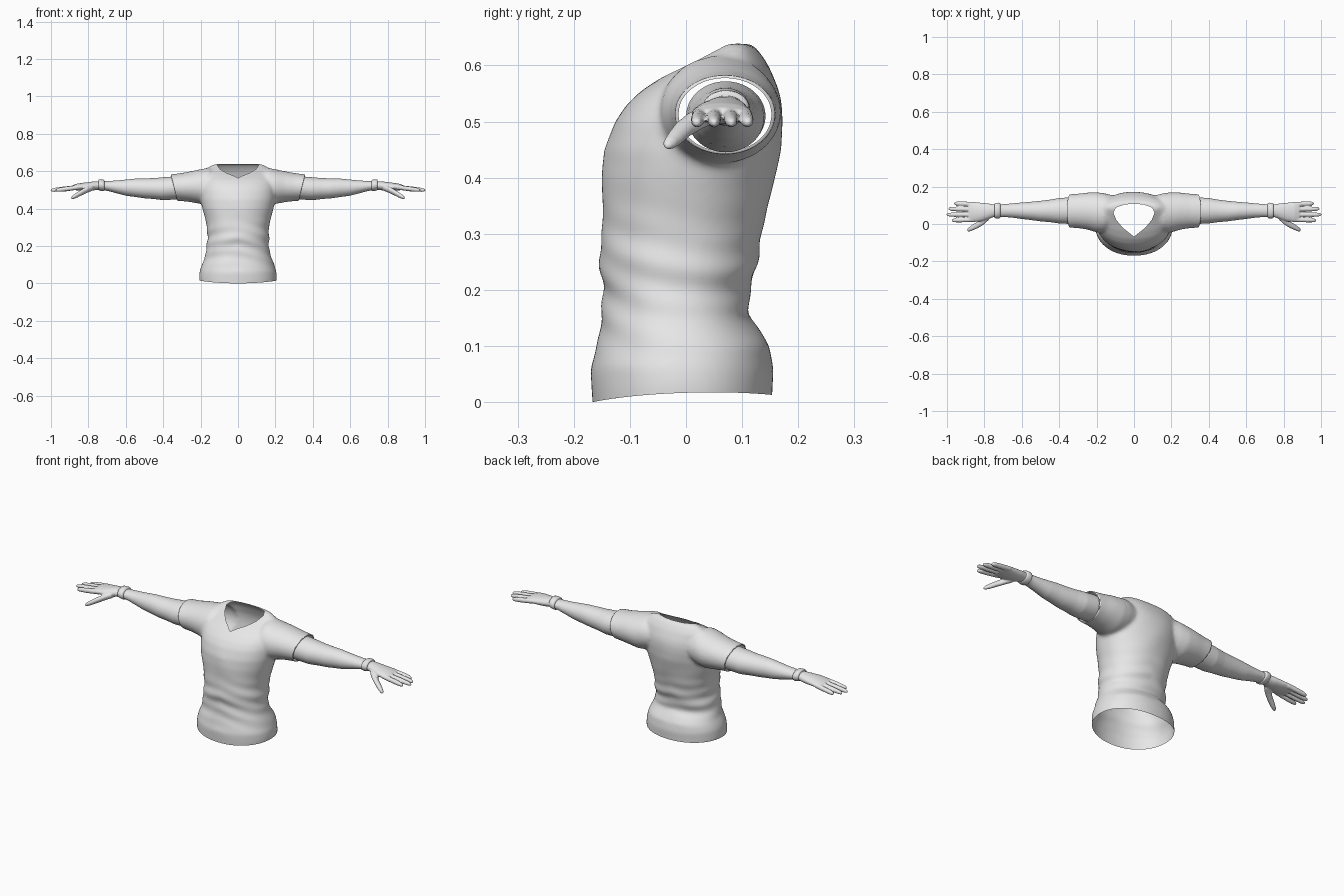
import bpy, bmesh, math
from mathutils import Vector

if "Cube" in bpy.data.objects:
    bpy.data.objects.remove(bpy.data.objects["Cube"])

grey = bpy.data.materials.new("light grey")
grey.diffuse_color = (0.8, 0.8, 0.8, 1)
grey.use_nodes = True
grey.node_tree.nodes["Principled BSDF"].inputs["Base Color"].default_value = grey.diffuse_color


def loft(bm, rings, axis, n=40, power=2.0, caps=True):
    """Skin rings (x, y, z, ra, rb); each ring lies across the given axis."""
    loops = []
    for x, y, z, ra, rb in rings:
        loop = []
        for i in range(n):
            a = 2 * math.pi * i / n
            c, s = math.cos(a), math.sin(a)
            u = ra * math.copysign(abs(c) ** (2 / power), c)
            v = rb * math.copysign(abs(s) ** (2 / power), s)
            co = (x, y + u, z + v) if axis == 'x' else (x + u, y + v, z)
            loop.append(bm.verts.new(co))
        loops.append(loop)
    for a, b in zip(loops, loops[1:]):
        for i in range(n):
            j = (i + 1) % n
            bm.faces.new((a[i], a[j], b[j], b[i]))
    if caps:
        bm.faces.new(loops[0])
        bm.faces.new(loops[-1])


def make(name, bm):
    bmesh.ops.recalc_face_normals(bm, faces=bm.faces[:])
    me = bpy.data.meshes.new(name)
    bm.to_mesh(me)
    bm.free()
    me.materials.append(grey)
    ob = bpy.data.objects.new(name, me)
    bpy.context.collection.objects.link(ob)
    return ob


def fuse(ob, voxel, iterations):
    """Melt overlapping closed lofts into one smooth skin."""
    m = ob.modifiers.new("fuse", 'REMESH')
    m.mode = 'VOXEL'
    m.voxel_size = voxel
    m = ob.modifiers.new("soften", 'SMOOTH')
    m.factor = 0.5
    m.iterations = iterations
    dg = bpy.context.evaluated_depsgraph_get()
    me = bpy.data.meshes.new_from_object(ob.evaluated_get(dg))
    ob.modifiers.clear()
    ob.data = me
    me.materials.clear()
    me.materials.append(grey)


def finish(ob, mirror=False):
    for p in ob.data.polygons:
        p.use_smooth = True
        p.material_index = 0
    if mirror:
        m = ob.modifiers.new("mirror", 'MIRROR')
        m.use_mirror_merge = False


# Shirt body: height, half width, front y, back y
BODY = [(-0.03, .205, -.165, .152), (.02, .208, -.168, .154), (.06, .205, -.170, .156),
        (.10, .194, -.160, .150), (.13, .182, -.152, .128), (.155, .172, -.149, .111),
        (.20, .167, -.150, .116), (.25, .164, -.153, .126), (.30, .166, -.151, .136),
        (.35, .176, -.148, .146), (.40, .190, -.149, .157), (.45, .200, -.144, .168),
        (.50, .205, -.126, .172), (.53, .205, -.106, .171), (.555, .203, -.080, .166),
        (.58, .197, -.042, .156), (.60, .188, -.004, .147), (.62, .160, .030, .134),
        (.639, .125, .062, .118)]
# Sleeve: x, front y, back y, bottom z, top z
SLEEVE = [(.10, -.02, .15, .45, .60), (.16, -.045, .165, .43, .618), (.20, -.045, .170, .425, .610),
          (.25, -.030, .168, .434, .600), (.30, -.022, .162, .440, .590), (.40, -.018, .156, .446, .578)]

bm = bmesh.new()
loft(bm, [(0, (f + b) / 2, z, w, (b - f) / 2) for z, w, f, b in BODY], 'z', 64, 2.15)
for s in (1, -1):
    loft(bm, [(s * x, (f + b) / 2, (l + t) / 2, (b - f) / 2, (t - l) / 2)
              for x, f, b, l, t in SLEEVE], 'x')
shirt = make("shirt", bm)
fuse(shirt, 0.008, 9)

bm = bmesh.new()
bm.from_mesh(shirt.data)

# Cloth folds round the waist and across the chest
bm.normal_update()
for v in bm.verts:
    x, y, z = v.co
    waist = math.exp(-((z - .21) / .10) ** 2)
    chest = math.exp(-((z - .42) / .08) ** 2) * max(0, 1 - abs(x) / .25)
    fold = math.sin(75 * z + 14 * abs(x) + 9 * y) * math.cos(11 * x + 8 * y + 20 * z)
    crease = math.sin(30 * x + 18 * z)
    v.co += v.normal * (.0042 * waist * fold + .002 * chest * crease)


def cut(co, no, keep=None, clear=True):
    faces = [f for f in bm.faces if keep is None or keep(f.calc_center_median())]
    geom = list({e for f in faces for e in f.edges}) + list({v for f in faces for v in f.verts}) + faces
    return bmesh.ops.bisect_plane(bm, geom=geom, plane_co=co, plane_no=no,
                                  clear_outer=clear)["geom_cut"]


# Open waist hem, with sides lifted slightly
cut((0, -.168, 0), (0, .04, -1))
for v in bm.verts:
    if v.co.z < .1:
        v.co.z += .25 * v.co.x ** 2 * (1 - v.co.z / .1)

# Slanted sleeve openings with a narrow inward hem
for s in (1, -1):
    ends = cut((s * .342, 0, .513), (s * .97, 0, -.23))
    edges = [e for e in ends if isinstance(e, bmesh.types.BMEdge)]
    ring = bmesh.ops.extrude_edge_only(bm, edges=edges)["geom"]
    for v in ring:
        if isinstance(v, bmesh.types.BMVert):
            v.co.y = .069 + (v.co.y - .069) * .93
            v.co.z = .512 + (v.co.z - .512) * .93

# V-shaped neck opening
half = [(0, -.068), (.06, -.02), (.095, .022), (.110, .06), (.096, .088), (.052, .104)]
neck = [Vector((x, y, 0)) for x, y in half] + [Vector((0, .108, 0))]
neck += [Vector((-x, y, 0)) for x, y in half[:0:-1]]
planes = []
for a, b in zip(neck, neck[1:] + neck[:1]):
    planes.append((a, Vector((b.y - a.y, a.x - b.x, 0)).normalized()))


def near(c):
    return c.z > .48 and abs(c.x) < .16 and -.1 < c.y < .14


for co, no in planes:
    cut(co, no, near, False)
bmesh.ops.delete(bm, geom=[f for f in bm.faces if near(f.calc_center_median()) and
                 all((f.calc_center_median() - co).dot(no) < 0 for co, no in planes)],
                 context='FACES')
bm.to_mesh(shirt.data)
bm.free()
finish(shirt)

# Arm and palm: x, y, z, half depth, half height
ARM = [(.27, .070, .510, .068, .060), (.34, .071, .510, .071, .062), (.40, .071, .506, .068, .061),
       (.45, .070, .507, .060, .056), (.50, .069, .508, .055, .053), (.55, .070, .511, .049, .049),
       (.60, .071, .512, .044, .043), (.65, .072, .516, .038, .034), (.70, .072, .521, .034, .026),
       (.75, .071, .523, .034, .023), (.78, .068, .520, .042, .024), (.82, .064, .517, .050, .022),
       (.86, .064, .515, .054, .018), (.885, .064, .512, .050, .012)]
# Fingers: root y, tip y, tip x
FINGERS = [(.105, .110, .962), (.078, .081, .992), (.050, .050, 1.002), (.024, .019, .975)]

bm = bmesh.new()
loft(bm, ARM, 'x')
for y0, y1, tip in FINGERS:
    rings = []
    for t, r in ((0, .0125), (.35, .0125), (.6, .0125), (.85, .0110), (.95, .0085), (1, .0045)):
        z = .514 - .016 * t
        rings.append((.85 + (tip - .85) * t, y0 + (y1 - y0) * t, z, r, r))
    loft(bm, rings, 'x', 16)
# Thumb
loft(bm, [(.775, .045, .513, .022, .016), (.805, .018, .502, .022, .017), (.835, -.004, .487, .018, .016),
          (.865, -.020, .470, .015, .014), (.882, -.029, .461, .012, .011),
          (.892, -.033, .456, .005, .005)], 'x', 20)
arms = make("arms_and_hands", bm)
fuse(arms, 0.0036, 4)
finish(arms, True)

# Wrist bands
bm = bmesh.new()
loft(bm, [(.714, .072, .523, .034, .024), (.716, .072, .523, .040, .029), (.722, .072, .524, .042, .031),
          (.738, .071, .526, .041, .030), (.745, .071, .527, .039, .028),
          (.747, .071, .527, .033, .022)], 'x', 40)
band = make("wrist_bands", bm)
finish(band, True)
